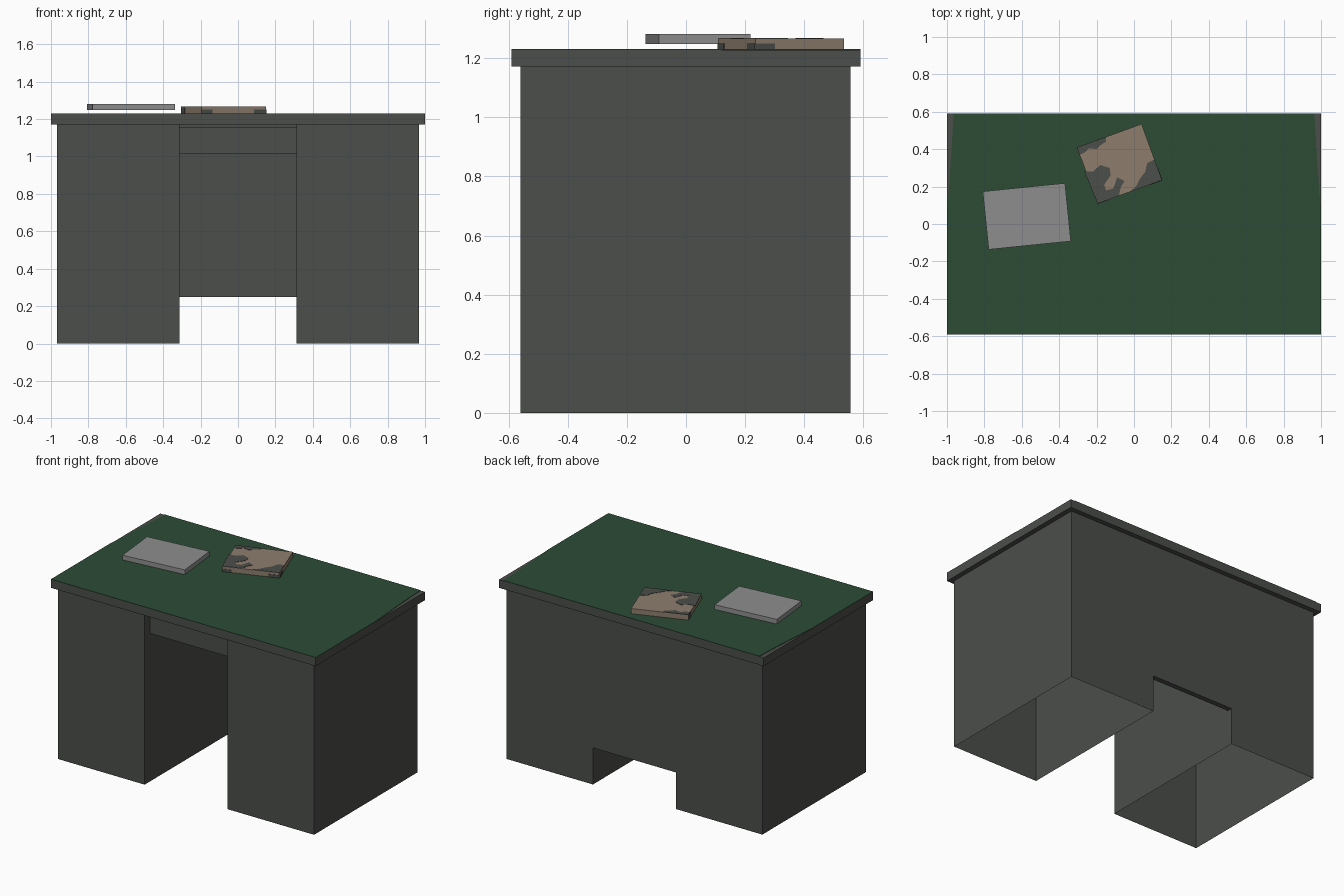
import bpy, bmesh, math
from mathutils import Matrix, Vector

if "Cube" in bpy.data.objects:
    bpy.data.objects.remove(bpy.data.objects["Cube"], do_unlink=True)


def material(name, rgb):
    m = bpy.data.materials.new(name)
    m.use_nodes = True
    m.diffuse_color = (*rgb, 1)
    m.node_tree.nodes["Principled BSDF"].inputs["Base Color"].default_value = (*rgb, 1)
    return m


STEEL = material("dark grey steel", (0.070, 0.077, 0.068))
GREEN = material("green desk mat", (0.026, 0.072, 0.036))
TAN = material("tan cover", (0.27, 0.205, 0.155))
PAPER = material("grey paper", (0.27, 0.27, 0.27))


def finish(name, bm, mat):
    bmesh.ops.recalc_face_normals(bm, faces=bm.faces)
    me = bpy.data.meshes.new(name)
    bm.to_mesh(me)
    bm.free()
    me.materials.append(mat)
    ob = bpy.data.objects.new(name, me)
    bpy.context.collection.objects.link(ob)
    return ob


def prism(name, outline, z0, z1, mat):
    """Extrude a flat outline from z0 up to z1."""
    bm = bmesh.new()
    base = bm.faces.new([bm.verts.new((x, y, z0)) for x, y in outline])
    top = bmesh.ops.extrude_face_region(bm, geom=[base], use_keep_orig=True)["geom"]
    for v in top:
        if isinstance(v, bmesh.types.BMVert):
            v.co.z = z1
    return finish(name, bm, mat)


def rect(x0, x1, y0, y1):
    return [(x0, y0), (x1, y0), (x1, y1), (x0, y1)]


def turned_box(name, centre, size, angle, z0, z1, mat):
    w, d = size[0] / 2, size[1] / 2
    ob = prism(name, rect(-w, w, -d, d), z0, z1, mat)
    ob.data.transform(Matrix.Translation((*centre, 0)) @ Matrix.Rotation(math.radians(angle), 4, "Z"))
    return ob


# Desk body: two pedestals open at the bottom, joined by a raised back panel
OUT, INN, FRONT, BACK = 0.967, 0.313, -0.56, 0.557
TOP, RISE, THICK = 1.172, 0.25, 0.035
bm = bmesh.new()


def wall(a, b, z0, z1):
    bm.faces.new([bm.verts.new((*p, z)) for p, z in ((a, z0), (b, z0), (b, z1), (a, z1))])


for s in (-1, 1):
    for z0, z1 in ((0, RISE), (RISE, TOP)):
        wall((s * OUT, FRONT), (s * INN, FRONT), z0, z1)
        wall((s * OUT, FRONT), (s * OUT, BACK), z0, z1)
        wall((s * OUT, BACK), (s * INN, BACK), z0, z1)
        wall((s * INN, FRONT), (s * INN, BACK - THICK), z0, z1)
        wall((s * INN, BACK - THICK), (s * INN, BACK), z0, z1)
for y in (BACK - THICK, BACK):
    wall((-INN, y), (INN, y), RISE, TOP)
bm.faces.new([bm.verts.new((x, y, RISE)) for x, y in rect(-INN, INN, BACK - THICK, BACK)])
bmesh.ops.remove_doubles(bm, verts=bm.verts, dist=0.0001)
bmesh.ops.dissolve_limit(bm, angle_limit=0.01, verts=bm.verts, edges=bm.edges)
finish("desk_body", bm, STEEL)

# Centre drawer, set back between the pedestals
prism("centre_drawer", rect(-INN, INN, FRONT + 0.055, BACK - THICK), 1.012, 1.155, STEEL)

# Tabletop with a mat whose rear side edges taper inward
prism("tabletop", rect(-1, 1, -0.59, 0.59), TOP, 1.228, STEEL)
mat_half = [(1, -0.59), (1, 0.05), (0.975, 0.4), (0.965, 0.59)]
prism("desk_mat", mat_half + [(-x, y) for x, y in reversed(mat_half)], 1.228, 1.231, GREEN)

# Paper stack
turned_box("paper_stack", (-0.573, 0.041), (0.442, 0.312), 5.8, 1.248, 1.281, PAPER)

# Folded patterned cloth with dark patches on top
C, ANGLE, SIZE = (-0.077, 0.322), 20, (0.367, 0.32)
turned_box("folded_cloth", C, SIZE, ANGLE, 1.231, 1.266, TAN)
patches = {
    "rear_left_patch": [(-.305, .41), (-.15, .466), (-.15, .44), (-.18, .42), (-.20, .40),
                        (-.24, .405), (-.26, .385), (-.29, .37)],
    "right_patch": [(.15, .235), (.11, .345), (.07, .325), (.06, .28), (.03, .24),
                    (.01, .20), (-.02, .175)],
    "front_left_patch": [(-.195, .11), (-.08, .152), (-.07, .20), (-.05, .23), (-.09, .25),
                         (-.11, .19), (-.15, .18), (-.16, .21), (-.125, .26), (-.13, .30),
                         (-.18, .315), (-.22, .28), (-.265, .28)],
}
for name, outline in patches.items():
    prism(name, outline, 1.265, 1.268, STEEL)

# Dark patches on the cloth edges, as thin plates: side, start, end, height range
spin = Matrix.Rotation(math.radians(ANGLE), 4, "Z")
w, d = SIZE[0] / 2, SIZE[1] / 2
for i, (x0, x1, y0, y1, z0, z1) in enumerate((
        (-w, -w + 0.06, -d - 0.002, -d, 1.231, 1.25),
        (w - 0.07, w, -d - 0.002, -d, 1.231, 1.25),
        (w, w + 0.002, -d, -d + 0.07, 1.231, 1.25),
        (-w - 0.002, -w, d - 0.06, d, 1.231, 1.262))):
    plate = prism(f"edge_patch_{i + 1}", rect(x0, x1, y0, y1), z0, z1, STEEL)
    plate.data.transform(Matrix.Translation((*C, 0)) @ spin)
